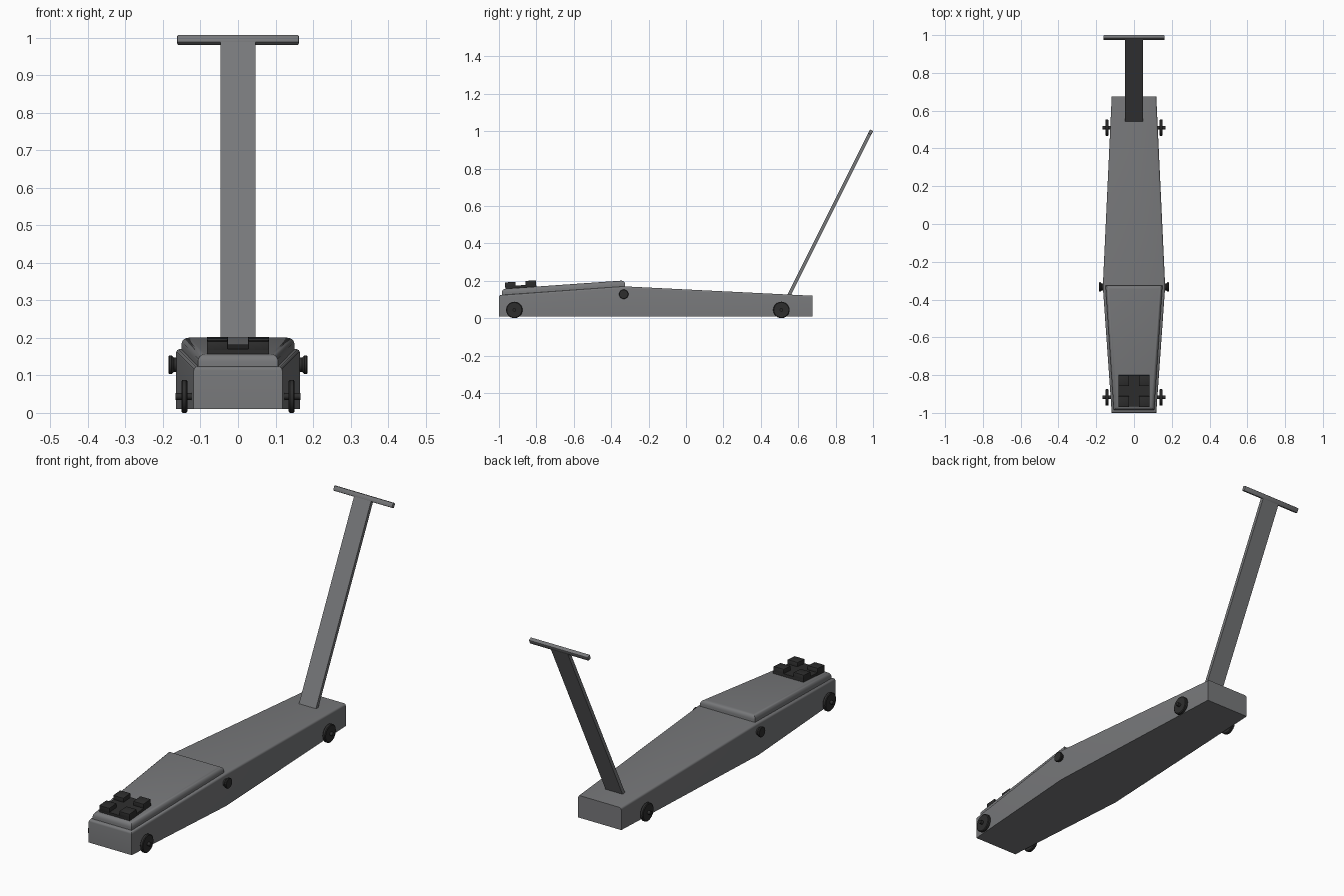
import bpy, bmesh, math
from mathutils import Matrix, Vector

if "Cube" in bpy.data.objects:
    bpy.data.objects.remove(bpy.data.objects["Cube"])


def material(name, rgb):
    m = bpy.data.materials.new(name)
    m.diffuse_color = (*rgb, 1)
    m.use_nodes = True
    m.node_tree.nodes["Principled BSDF"].inputs["Base Color"].default_value = m.diffuse_color
    return m


GREY = material("steel_grey", (0.185, 0.188, 0.195))
BLACK = material("dark_rubber", (0.027, 0.027, 0.027))


def finish(name, bm, mat, matrix=Matrix()):
    bmesh.ops.recalc_face_normals(bm, faces=bm.faces)
    me = bpy.data.meshes.new(name)
    bm.to_mesh(me)
    bm.free()
    ob = bpy.data.objects.new(name, me)
    bpy.context.collection.objects.link(ob)
    me.materials.append(mat)
    ob.matrix_world = matrix
    bpy.context.view_layer.objects.active = ob
    ob.select_set(True)
    bpy.ops.object.shade_smooth_by_angle(angle=math.radians(35))
    ob.select_set(False)
    return ob


def hull(name, sections, bevel, ends, mat):
    """Loft of rectangles (y, half width, bottom, top) with rounded top edges."""
    bm = bmesh.new()
    rings = [[bm.verts.new(c) for c in ((-w, y, a), (w, y, a), (w, y, b), (-w, y, b))]
             for y, w, a, b in sections]
    for r, s in zip(rings, rings[1:]):
        for i in range(4):
            j = (i + 1) % 4
            bm.faces.new((r[i], r[j], s[j], s[i]))
    bm.faces.new(rings[0])
    bm.faces.new(rings[-1])
    top = {v for r in rings for v in r[2:]}
    end_y = [sections[i][0] for i in ends]
    edges = [e for e in bm.edges if all(v in top for v in e.verts)
             and (e.verts[0].co.x * e.verts[1].co.x > 0
                  or any(abs(e.verts[0].co.y - y) < 1e-5 for y in end_y))]
    bmesh.ops.bevel(bm, geom=edges, offset=bevel, segments=4, profile=0.5, affect='EDGES')
    return finish(name, bm, mat)


def box(name, size, mat, matrix, bevel=0.0):
    bm = bmesh.new()
    bmesh.ops.create_cube(bm, size=1, matrix=Matrix.Diagonal((*size, 1)))
    if bevel:
        bmesh.ops.bevel(bm, geom=bm.edges[:], offset=bevel, segments=2, profile=0.5,
                        affect='EDGES')
    return finish(name, bm, mat, matrix)


def lathe_x(name, profile, side, y, z, mat, n=32):
    """Turned part about the x axis from (x, radius) points."""
    bm = bmesh.new()
    rings = [[bm.verts.new((side * x, r * math.cos(2 * math.pi * k / n),
                            r * math.sin(2 * math.pi * k / n))) for k in range(n)]
             for x, r in profile]
    for a, b in zip(rings, rings[1:]):
        for k in range(n):
            bm.faces.new((a[k], a[(k + 1) % n], b[(k + 1) % n], b[k]))
    bm.faces.new(rings[0])
    bm.faces.new(rings[-1])
    return finish(name, bm, mat, Matrix.Translation((0, y, z)))


# Tapered chassis and the lifting arm cover lying on it
hull("chassis", [(-1.0, 0.118, 0.01, 0.123), (-0.33, 0.165, 0.01, 0.17),
                 (0.675, 0.118, 0.01, 0.12)], 0.010, (0,), GREY)
hull("lifting_arm", [(-0.985, 0.107, 0.115, 0.156), (-0.325, 0.151, 0.16, 0.202)],
     0.020, (0, 1), GREY)

# Saddle: tilted square pad with four corner lugs
tilt = Matrix.Translation((0, -0.883, 0.163)) @ Matrix.Rotation(math.radians(4.2), 4, 'X')
box("saddle_pad", (0.166, 0.166, 0.026), BLACK, tilt)
for sx in (-1, 1):
    for sy in (-1, 1):
        box("saddle_lug", (0.056, 0.056, 0.028), BLACK,
            tilt @ Matrix.Translation((sx * 0.055, sy * 0.055, 0.02)), 0.002)

# Wheels with axle stubs, and the arm pivot bolts
WHEEL = [(0.10, 0.009), (0.135, 0.009), (0.135, 0.040), (0.138, 0.044), (0.148, 0.044),
         (0.151, 0.040), (0.151, 0.009), (0.166, 0.009)]
BOLT = [(0.14, 0.019), (0.171, 0.019), (0.177, 0.025), (0.183, 0.025), (0.185, 0.023)]
for side in (-1, 1):
    for end, y in (("front", -0.918), ("rear", 0.51)):
        lathe_x(end + "_wheel", WHEEL, side, y, 0.044, BLACK)
    lathe_x("pivot_bolt", BOLT, side, -0.333, 0.128, BLACK)

# Leaning handle with cross grip
foot, head = Vector((0, 0.545, 0.11)), Vector((0, 0.985, 0.99))
d = head - foot
lean = Matrix.Rotation(-math.atan2(d.y, d.z), 4, 'X')
box("handle", (0.093, 0.018, d.length), GREY,
    Matrix.Translation((foot + head) / 2) @ lean)
box("handle_grip", (0.324, 0.020, 0.024), GREY,
    Matrix.Translation((0, 0.987, 0.994)) @ lean, 0.004)
